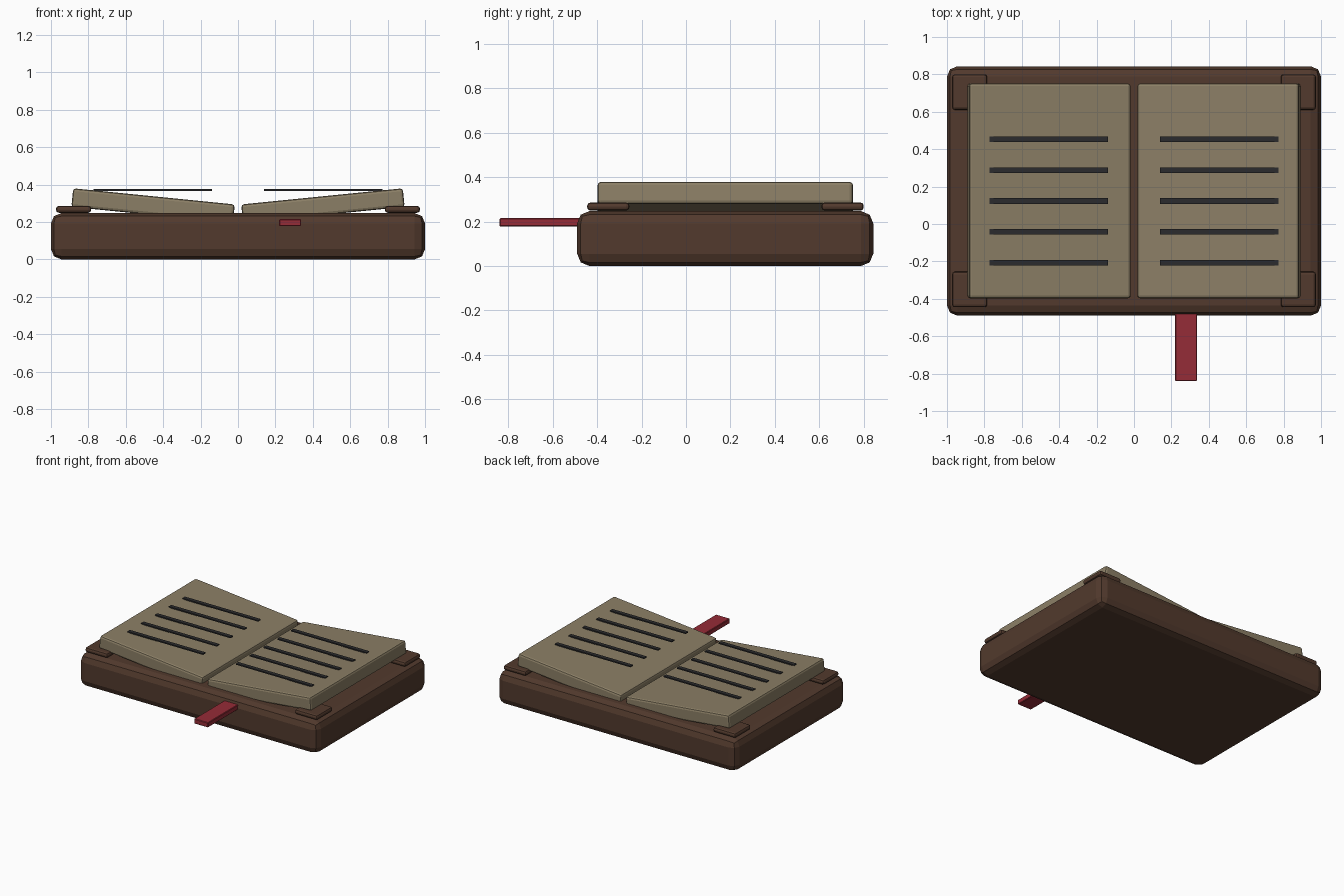
import bpy
import math

default = bpy.data.objects.get("Cube")
if default:
    bpy.data.objects.remove(default, do_unlink=True)


def material(name, rgb):
    mat = bpy.data.materials.new(name)
    mat.use_nodes = True
    mat.diffuse_color = (*rgb, 1)
    mat.node_tree.nodes["Principled BSDF"].inputs["Base Color"].default_value = (*rgb, 1)
    return mat


leather = material("brown leather", (0.084, 0.042, 0.026))
paper = material("aged paper", (0.26, 0.212, 0.132))
ink = material("dark ink", (0.024, 0.024, 0.026))
red = material("red ribbon", (0.30, 0.025, 0.038))


def box(name, low, high, mat, bevel=0.0, segments=2, tilt=0.0):
    """Box between two corners, optionally bevelled and tilted about y."""
    centre = [(a + b) / 2 for a, b in zip(low, high)]
    bpy.ops.mesh.primitive_cube_add(size=1, location=centre)
    obj = bpy.context.object
    obj.name = name
    obj.scale = [b - a for a, b in zip(low, high)]
    bpy.ops.object.transform_apply(location=False, rotation=False, scale=True)
    obj.rotation_euler.y = tilt
    obj.data.materials.append(mat)
    if bevel:
        mod = obj.modifiers.new("rounded edges", 'BEVEL')
        mod.width = bevel
        mod.segments = segments
    return obj


def mirrored_x(low, high, side):
    """Reflect a pair of corners to the chosen side."""
    xs = sorted((low[0] * side, high[0] * side))
    return (xs[0], *low[1:]), (xs[1], *high[1:])


# Thick bound cover
box("cover", (-1, -0.49, 0), (1, 0.843, 0.247), leather, 0.055)

for side, label in ((1, "left"), (-1, "right")):
    # Page block rising towards its outer edge
    low, high = mirrored_x((0.02, -0.398, 0.237), (0.888, 0.752, 0.337), side)
    box(label + "_pages", low, high, paper, 0.015, tilt=-side * math.radians(5.7))

    # Corner guards on the cover
    for end, y in (("front", -0.445), ("back", 0.61)):
        low, high = mirrored_x((0.785, y, 0.249), (0.973, y + 0.19, 0.286), side)
        box(f"{label}_{end}_corner", low, high, leather, 0.015)

    # Level lines of writing
    for row in range(5):
        y = -0.207 + row * 0.165
        low, high = mirrored_x((0.138, y - 0.015, 0.366), (0.772, y + 0.015, 0.375), side)
        box(f"{label}_line_{row + 1}", low, high, ink)

# Bookmark ribbon
box("ribbon", (0.22, -0.84, 0.178), (0.337, -0.4, 0.215), red, 0.004, 1)
